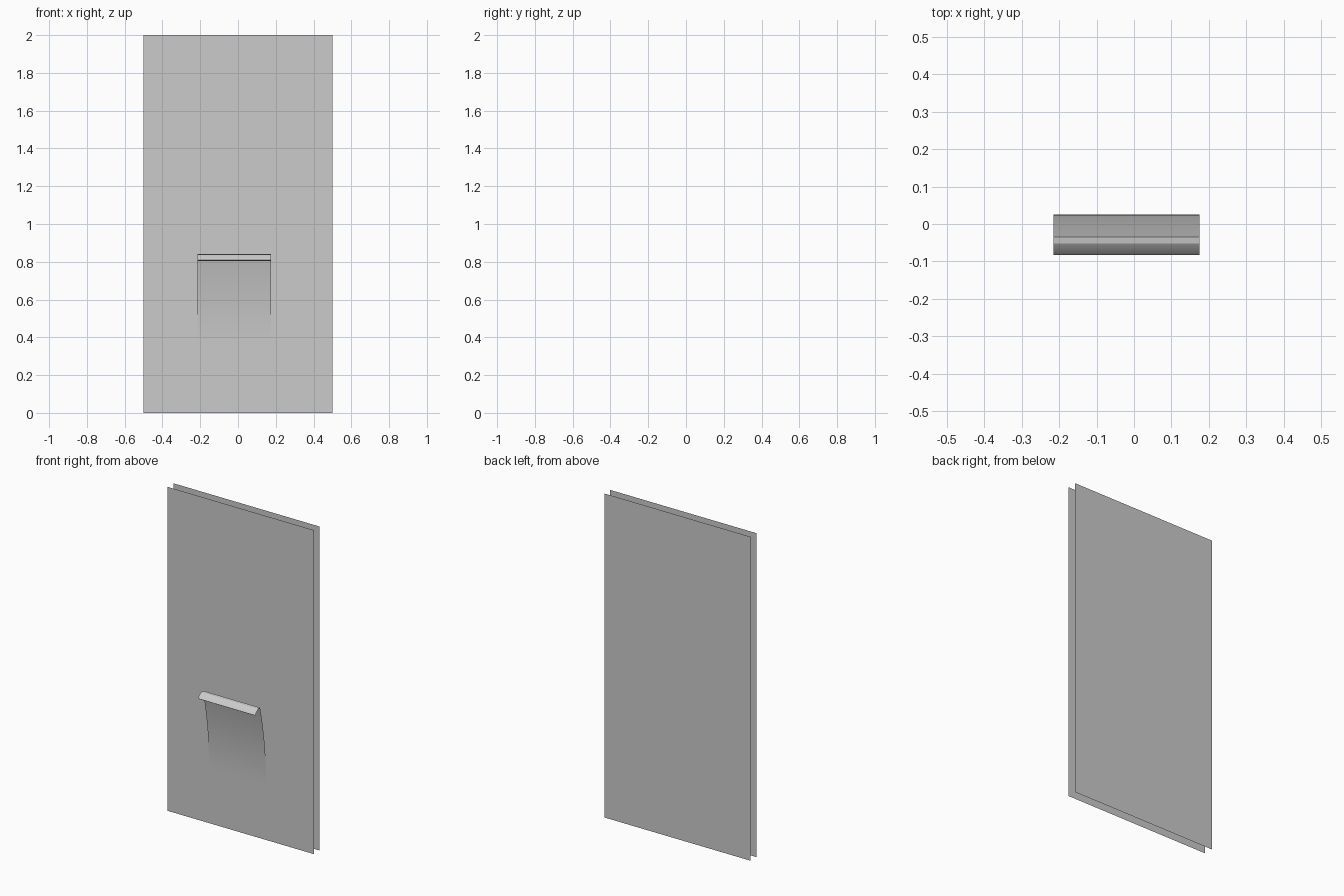
import bpy

if "Cube" in bpy.data.objects:
    bpy.data.objects.remove(bpy.data.objects["Cube"])

FRONT_Y, BACK_Y = 0.025, 0.083


def sheet(name, x0, x1, profile, smooth=False):
    """Sweep a thin (y, z) profile along x into an open sheet."""
    verts = [(x, y, z) for y, z in profile for x in (x0, x1)]
    faces = [(2 * i, 2 * i + 1, 2 * i + 3, 2 * i + 2) for i in range(len(profile) - 1)]
    mesh = bpy.data.meshes.new(name)
    mesh.from_pydata(verts, [], faces)
    obj = bpy.data.objects.new(name, mesh)
    bpy.context.collection.objects.link(obj)
    if smooth:
        bpy.ops.object.select_all(action='DESELECT')
        bpy.context.view_layer.objects.active = obj
        obj.select_set(True)
        bpy.ops.object.shade_smooth_by_angle(angle=0.35)
    return obj


# front and back skins of the panel, with open edges
sheet("front_panel", -0.5, 0.5, [(FRONT_Y, 0), (FRONT_Y, 2)])
sheet("back_panel", 0.5, -0.5, [(BACK_Y, 0), (BACK_Y, 2)])

# curved scoop rising out of the front panel, ending in a turned-over lip
n = 16
scoop = [(FRONT_Y - 0.06 * (i / n) ** 2, 0.34 + 0.50 * i / n) for i in range(n + 1)]
lip = [(-0.052, 0.838), (-0.070, 0.826), (-0.083, 0.810), (-0.074, 0.804)]
sheet("scoop_handle", -0.215, 0.175, scoop + lip, smooth=True)
